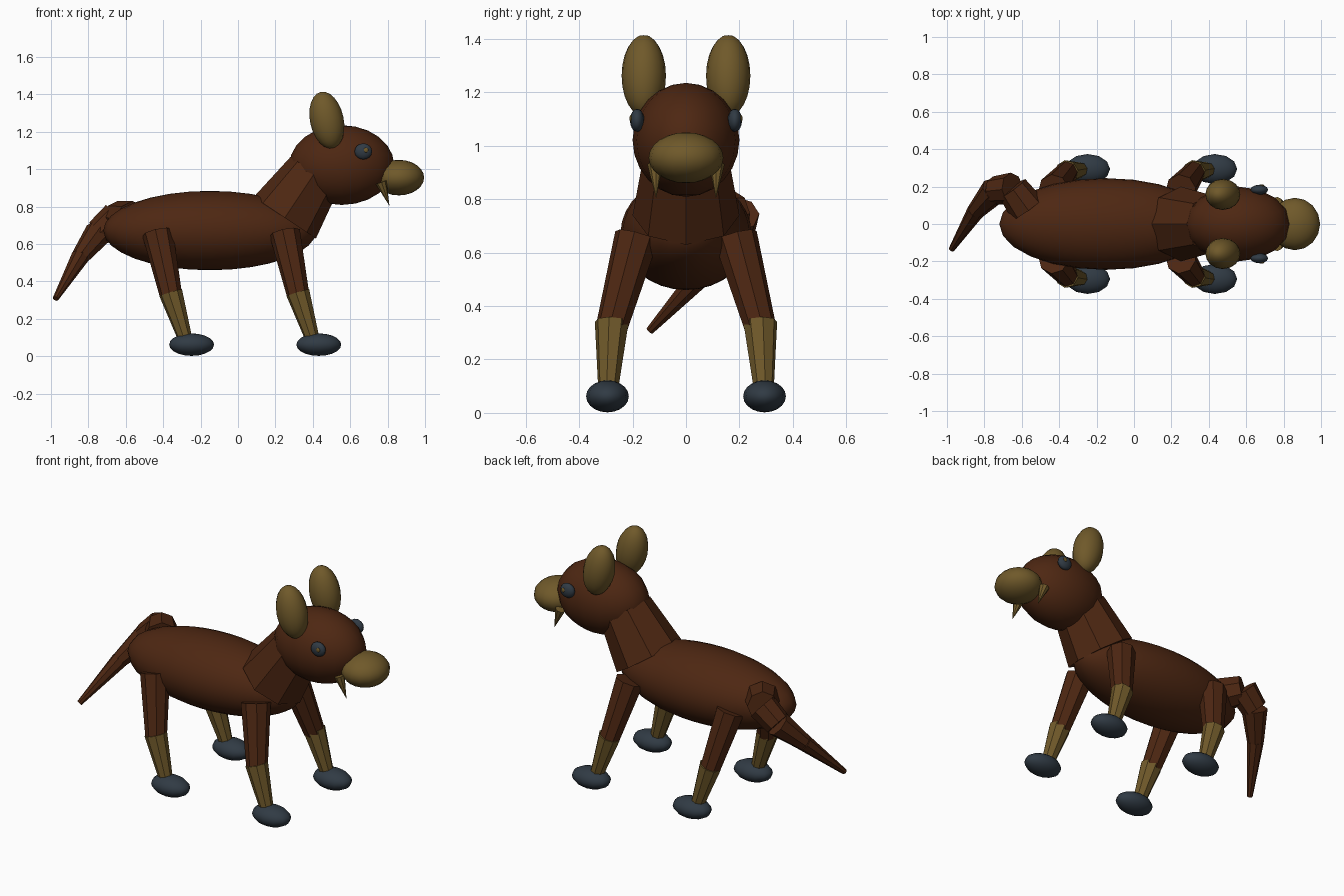
import bpy
from math import radians
from mathutils import Vector

cube = bpy.data.objects.get("Cube")
if cube:
    bpy.data.objects.remove(cube, do_unlink=True)


def material(name, colour):
    m = bpy.data.materials.new(name)
    m.use_nodes = True
    m.diffuse_color = (*colour, 1)
    bsdf = next(n for n in m.node_tree.nodes if n.type == "BSDF_PRINCIPLED")
    bsdf.inputs["Base Color"].default_value = (*colour, 1)
    return m


BROWN = material("reddish brown", (0.075, 0.02, 0.006))
TAN = material("dark tan", (0.16, 0.10, 0.023))
SLATE = material("dark slate", (0.03, 0.043, 0.058))


def finish(name, mat):
    ob = bpy.context.object
    ob.name = ob.data.name = name
    ob.data.materials.append(mat)
    return ob


def ellipsoid(name, mat, centre, radii, tilt=0, segs=16, rings=12):
    """Smooth squashed ball, tilted about y."""
    bpy.ops.mesh.primitive_uv_sphere_add(segments=segs, ring_count=rings, radius=1,
                                         location=centre, rotation=(0, radians(tilt), 0))
    ob = finish(name, mat)
    ob.scale = radii
    bpy.ops.object.shade_smooth()
    return ob


def limb(name, mat, start, end, r1, r2, sides=8):
    """Flat-sided tapered tube between two points."""
    a, b = Vector(start), Vector(end)
    axis = b - a
    bpy.ops.mesh.primitive_cone_add(vertices=sides, radius1=r1, radius2=r2, depth=axis.length,
                                    location=(a + b) / 2,
                                    rotation=axis.to_track_quat("Z", "Y").to_euler())
    return finish(name, mat)


# Body, neck and head
ellipsoid("body", BROWN, (-0.15, 0, 0.672), (0.57, 0.245, 0.212), segs=24, rings=16)
limb("neck", BROWN, (0.25, 0, 0.74), (0.41, 0, 0.98), 0.2, 0.155)
ellipsoid("head", BROWN, (0.555, 0, 1.022), (0.28, 0.2, 0.213))
ellipsoid("muzzle", TAN, (0.86, 0, 0.955), (0.135, 0.14, 0.095))

# Paired parts
for side, s in (("near", -1), ("far", 1)):
    ellipsoid(side + "_ear", TAN, (0.475, s * 0.158, 1.262), (0.09, 0.083, 0.155), tilt=-12)
    ellipsoid(side + "_eye", SLATE, (0.67, s * 0.183, 1.095), (0.047, 0.027, 0.043), segs=12, rings=8)
    ellipsoid(side + "_pupil", TAN, (0.684, s * 0.206, 1.102), (0.013, 0.006, 0.013), segs=12, rings=8)
    limb(side + "_fang", TAN, (0.765, s * 0.115, 0.93), (0.81, s * 0.112, 0.803), 0.03, 0)
    for pair, x in (("front", 0), ("hind", -0.68)):
        name = f"{side}_{pair}"
        knee = (x + 0.322, s * 0.277, 0.325)
        limb(name + "_upper_leg", BROWN, (x + 0.25, s * 0.185, 0.66), knee, 0.083, 0.06)
        limb(name + "_lower_leg", TAN, (x + 0.32, s * 0.278, 0.34), (x + 0.405, s * 0.292, 0.07), 0.064, 0.036)
        ellipsoid(name + "_foot", SLATE, (x + 0.432, s * 0.294, 0.062), (0.12, 0.08, 0.06),
                  segs=12, rings=10)

# Curling tail in tapering segments
joints = [(-0.57, 0.08, 0.73), (-0.65, 0.19, 0.745), (-0.745, 0.18, 0.66),
          (-0.845, 0.07, 0.53), (-0.975, -0.135, 0.308)]
radii = [0.1, 0.085, 0.075, 0.048, 0.016]
for i in range(len(joints) - 1):
    limb(f"tail_segment_{i + 1}", BROWN, joints[i], joints[i + 1], radii[i], radii[i + 1])
